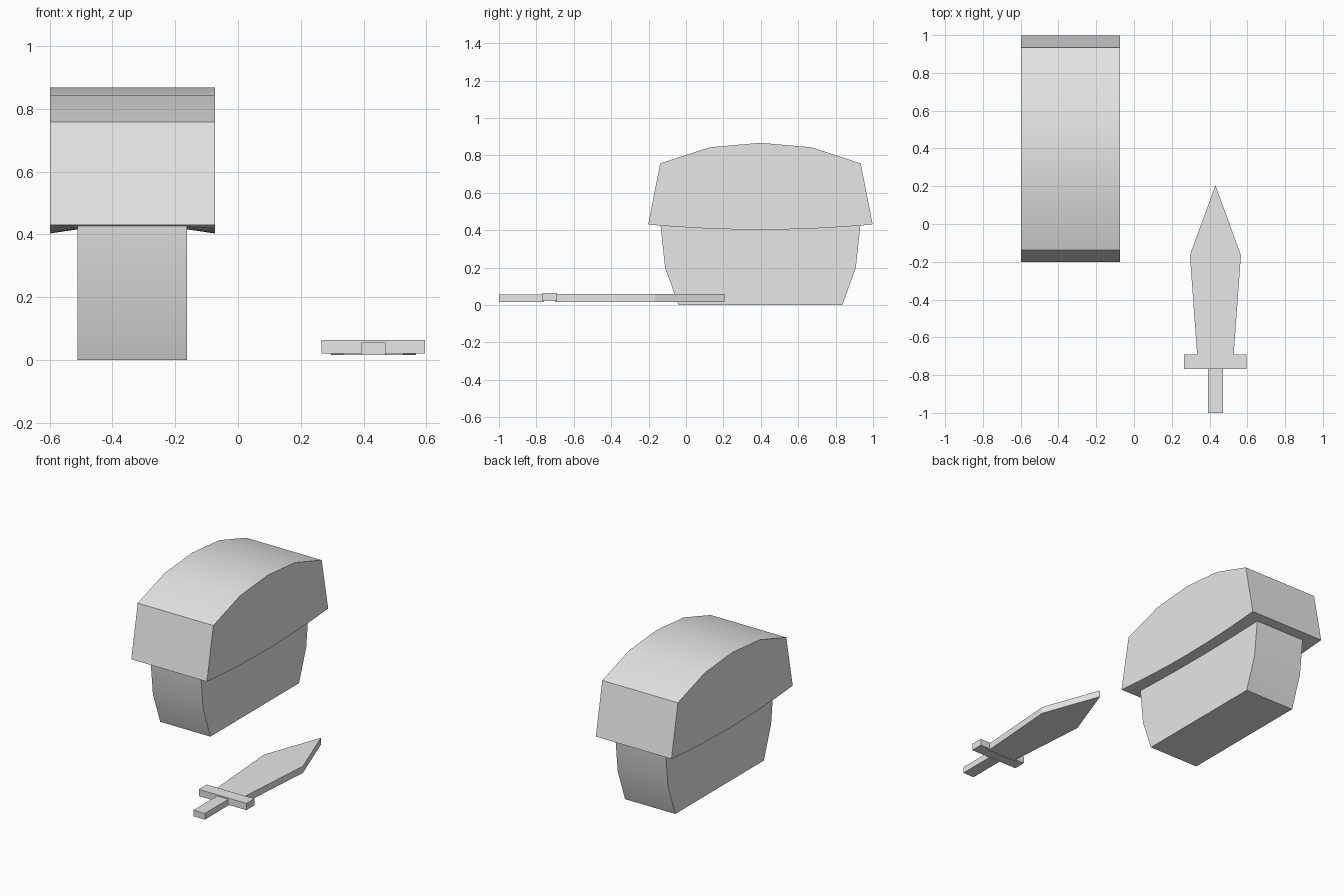
import bpy, bmesh, math

cube = bpy.data.objects.get("Cube")
if cube:
    bpy.data.objects.remove(cube, do_unlink=True)

grey = bpy.data.materials.new("plain_grey")
grey.use_nodes = True
grey.diffuse_color = (0.8, 0.8, 0.8, 1)
grey.node_tree.nodes["Principled BSDF"].inputs["Base Color"].default_value = (0.8, 0.8, 0.8, 1)


def finish(name, bm, smooth):
    bmesh.ops.recalc_face_normals(bm, faces=bm.faces)
    mesh = bpy.data.meshes.new(name)
    bm.to_mesh(mesh)
    bm.free()
    mesh.materials.append(grey)
    obj = bpy.data.objects.new(name, mesh)
    bpy.context.collection.objects.link(obj)
    if smooth:
        bpy.ops.object.select_all(action='DESELECT')
        obj.select_set(True)
        bpy.context.view_layer.objects.active = obj
        bpy.ops.object.shade_smooth_by_angle(angle=math.radians(30))
    return obj


def prism(name, outline, axis, low, high, smooth=False):
    """Extrude a closed outline along x (outline in y, z) or z (outline in x, y)."""
    bm = bmesh.new()
    place = (lambda p, d: (d, p[0], p[1])) if axis == 'x' else (lambda p, d: (p[0], p[1], d))
    a, b = ([bm.verts.new(place(p, d)) for p in outline] for d in (low, high))
    bm.faces.new(a)
    bm.faces.new(b)
    for i in range(len(a)):
        j = (i + 1) % len(a)
        bm.faces.new((a[i], a[j], b[j], b[i]))
    return finish(name, bm, smooth)


def mirror_outline(half, centre):
    """Complete an outline given its lower-coordinate half, listed bottom to top."""
    return half + [(2 * centre - u, v) for u, v in reversed(half) if u != centre]


# Block centre, depth and widths
MID_Y = 0.398
CAP_X = (-0.598, -0.074)
BODY_X = (-0.511, -0.163)

# Lower body: tapering block, its top hidden in the cap
prism("lower_body", mirror_outline([(-0.04, 0), (-0.112, 0.2), (-0.137, 0.435)], MID_Y),
      'x', *BODY_X, smooth=True)

# Cap: arched top, sloping ends, underside sagging along its outer edges
bm = bmesh.new()
top = mirror_outline([(-0.202, 0.43), (-0.138, 0.757), (0.127, 0.843), (MID_Y, 0.867)], MID_Y)
stations = [MID_Y + 0.6 * t for t in (0.75, 0.5, 0.25, 0, -0.25, -0.5, -0.75)]


def sag(y):
    return 1 - ((y - MID_Y) / 0.6) ** 2


rows = []
for x, drop in zip((CAP_X[0], BODY_X[0], BODY_X[1], CAP_X[1]), (0.027, 0.014, 0.014, 0.027)):
    ends = [top[-1], top[0]]
    line = [ends[0]] + [(y, 0.43 - drop * sag(y)) for y in stations] + [ends[1]]
    rows.append([bm.verts.new((x, y, z)) for y, z in line])
for r, s in zip(rows, rows[1:]):
    for i in range(len(r) - 1):
        bm.faces.new((r[i], r[i + 1], s[i + 1], s[i]))
arches = []
for x, row in ((CAP_X[0], rows[0]), (CAP_X[1], rows[-1])):
    arch = [row[-1]] + [bm.verts.new((x, y, z)) for y, z in top[1:-1]] + [row[0]]
    bm.faces.new(arch + row[1:-1])
    arches.append(arch)
left, right = arches
last = len(left) - 2
for i in range(len(left) - 1):
    face = [left[i], left[i + 1], right[i + 1], right[i]]
    # End panels also take in the inner vertices of the lower edge
    if i == 0:
        face = [left[0], left[1], right[1], right[0], rows[2][-1], rows[1][-1]]
    elif i == last:
        face = [left[i], left[i + 1], rows[1][0], rows[2][0], right[i + 1], right[i]]
    bm.faces.new(face)
finish("arched_cap", bm, True)

# Short sword lying flat
SWORD_X = 0.431
prism("sword_blade", mirror_outline([(0.335, -0.70), (0.296, -0.165), (SWORD_X, 0.205)], SWORD_X),
      'z', 0.016, 0.058)
prism("sword_guard", mirror_outline([(0.266, -0.768), (0.266, -0.69)], SWORD_X), 'z', 0.021, 0.063)
prism("sword_grip", mirror_outline([(0.392, -1.0), (0.392, -0.76)], SWORD_X), 'z', 0.016, 0.055)
